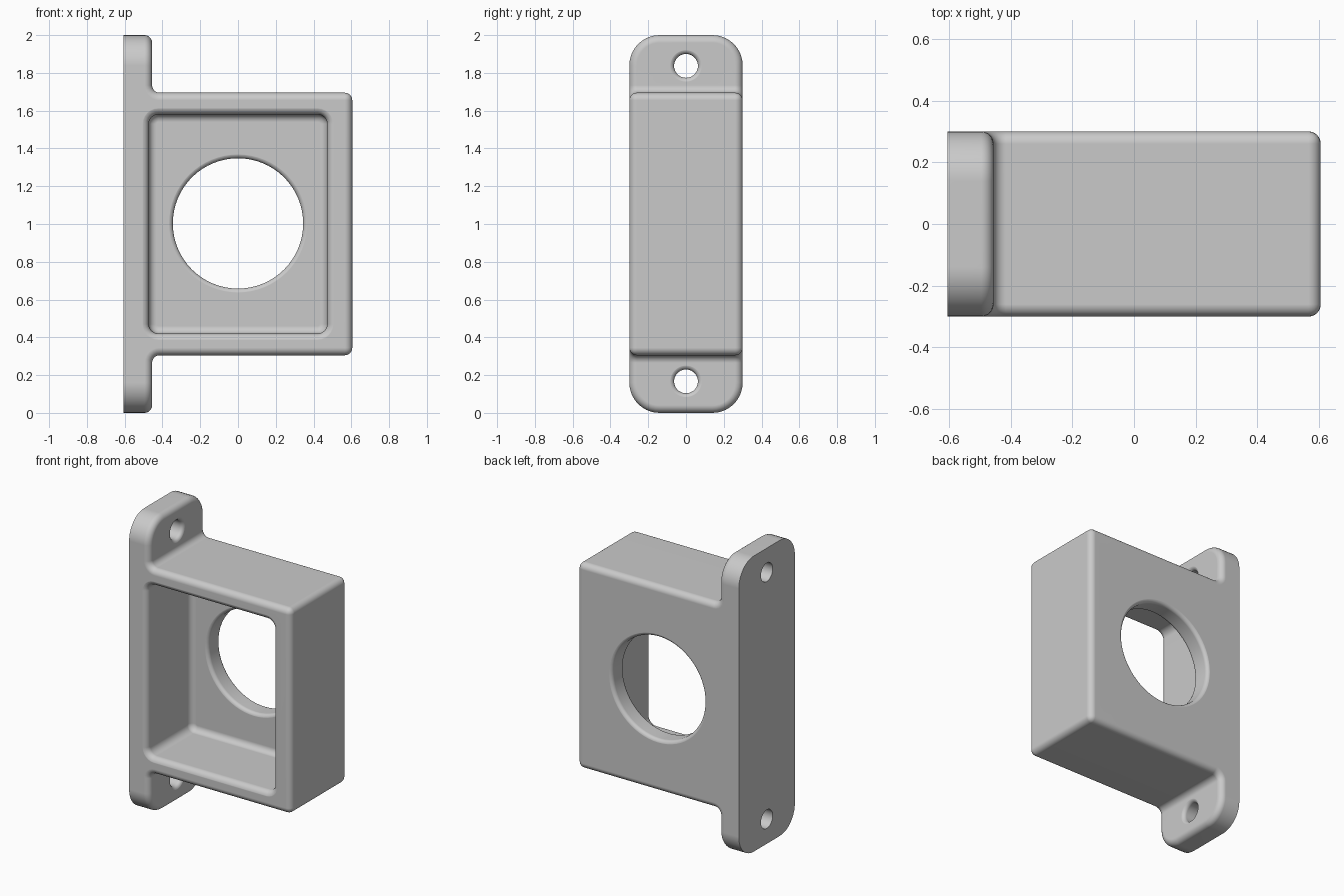
import bpy, bmesh, math

if "Cube" in bpy.data.objects:
    bpy.data.objects.remove(bpy.data.objects["Cube"], do_unlink=True)

BACK, FLANGE, END = -0.605, -0.455, 0.605   # x planes
HALF_Y, BOX_LOW, BOX_TOP = 0.3, 0.305, 1.695
FLOOR_Y, FILLET, EASE, STEPS = 0.17, 0.04, 0.025, 6

grey = bpy.data.materials.new("plain grey")
grey.use_nodes = True
colour = (0.59, 0.59, 0.59, 1)
grey.diffuse_color = colour
grey.node_tree.nodes["Principled BSDF"].inputs["Base Color"].default_value = colour


def make_object(name, bm):
    bmesh.ops.recalc_face_normals(bm, faces=bm.faces)
    mesh = bpy.data.meshes.new(name)
    bm.to_mesh(mesh)
    bm.free()
    mesh.materials.append(grey)
    obj = bpy.data.objects.new(name, mesh)
    bpy.context.collection.objects.link(obj)
    return obj


def round_edges(bm, edges, radius, segments):
    bmesh.ops.bevel(bm, geom=edges, offset=radius, offset_type='OFFSET', segments=segments,
                    profile=0.5, affect='EDGES', clamp_overlap=False, loop_slide=False)


def near(a, b):
    return abs(a - b) < 1e-4


def along(edge, axis):
    """True when the edge runs parallel to the axis."""
    a, b = (v.co for v in edge.verts)
    return all(near(a[i], b[i]) for i in range(3) if i != axis)


def arc(start, direction, radius, grow):
    """(depth, growth) pairs of a quarter round, straight wall first."""
    angles = [math.pi / 2 * i / STEPS for i in range(STEPS + 1)]
    return [(start + direction * radius * math.sin(a), grow * radius * (1 - math.cos(a)))
            for a in angles]


def cutter(name, centre, half, corner, stack, axis, turns=16):
    """Loft rounded rectangles through (depth, growth) pairs along an axis."""
    bm = bmesh.new()
    rings = []
    for depth, grow in stack:
        radius, ring = corner + grow, []
        for q, (su, sv) in enumerate([(1, 1), (-1, 1), (-1, -1), (1, -1)]):
            for i in range(turns + 1):
                a = math.pi / 2 * (q + i / turns)
                u = centre[0] + su * (half[0] - corner) + radius * math.cos(a)
                v = centre[1] + sv * (half[1] - corner) + radius * math.sin(a)
                ring.append(bm.verts.new((u, depth, v) if axis == 'Y' else (depth, u, v)))
        rings.append(ring)
    for a, b in zip(rings, rings[1:]):
        for i in range(len(a)):
            j = (i + 1) % len(a)
            bm.faces.new((a[i], a[j], b[j], b[i]))
    bm.faces.new(rings[0])
    bm.faces.new(rings[-1])
    bmesh.ops.remove_doubles(bm, verts=bm.verts, dist=1e-5)
    return make_object(name, bm)


# Solid body: T-shaped side profile, box joined to a mounting flange
profile = [(BACK, 0), (FLANGE, 0), (FLANGE, BOX_LOW), (END, BOX_LOW),
           (END, BOX_TOP), (FLANGE, BOX_TOP), (FLANGE, 2), (BACK, 2)]
bm = bmesh.new()
face = bm.faces.new([bm.verts.new((x, -HALF_Y, z)) for x, z in profile])
out = bmesh.ops.extrude_face_region(bm, geom=[face])
bmesh.ops.translate(bm, vec=(0, 2 * HALF_Y, 0),
                    verts=[g for g in out["geom"] if isinstance(g, bmesh.types.BMVert)])
bmesh.ops.recalc_face_normals(bm, faces=bm.faces)

# Large flange corners, then inner fillets, then the soft outer edges
tips = [e for e in bm.edges if along(e, 0) and abs(e.verts[0].co.z - 1) > 0.9]
round_edges(bm, tips, 0.16, 10)
inner = [e for e in bm.edges if along(e, 1) and near(e.verts[0].co.x, FLANGE)
         and abs(e.verts[0].co.z - 1) < 0.8]
round_edges(bm, inner, FILLET, STEPS)
bm.normal_update()
rims = [e for e in bm.edges if e.calc_face_angle(0) > 0.6
        and not all(near(v.co.x, BACK) for v in e.verts)]
round_edges(bm, rims, FILLET, STEPS)
body = make_object("bracket_housing", bm)

# Pocket open to the front, with a flared lip and a filleted floor
lip = arc(-HALF_Y + FILLET, -1.02, FILLET, 1)[::-1]
pocket = ([(-HALF_Y - 0.05, FILLET)] + lip + arc(FLOOR_Y - FILLET, 1, FILLET, -1))
cutters = [cutter("pocket_cutter", (0, 1), (0.472, 0.58), 0.05, pocket, 'Y', 6)]

# Round window through the rear wall, eased on both sides
window = ([(FLOOR_Y - 0.03, EASE)] + arc(FLOOR_Y + EASE, -1.02, EASE, 1)[::-1]
          + arc(HALF_Y - EASE, 1.02, EASE, 1) + [(HALF_Y + 0.05, EASE)])
cutters.append(cutter("window_cutter", (0, 1.003), (0.345, 0.345), 0.345, window, 'Y'))

# Screw holes in the flange, eased on the outer side only
screw = [(BACK - 0.05, 0)] + arc(FLANGE - EASE, 1.02, EASE, 1) + [(FLANGE + 0.03, EASE)]
for name, z in (("lower", 0.167), ("upper", 1.837)):
    cutters.append(cutter(name + "_screw_hole_cutter", (0, z), (0.063, 0.063), 0.063,
                          screw, 'X', 10))

# Cut the openings and remove the helpers
bpy.context.view_layer.objects.active = body
body.select_set(True)
for tool in cutters:
    tool.hide_render = True
    cut = body.modifiers.new(tool.name, 'BOOLEAN')
    cut.operation, cut.solver, cut.object = 'DIFFERENCE', 'EXACT', tool
    bpy.ops.object.modifier_apply(modifier=cut.name)
    bpy.data.objects.remove(tool, do_unlink=True)

bpy.ops.object.shade_smooth_by_angle(angle=math.radians(35))
weighted = body.modifiers.new("flat face shading", 'WEIGHTED_NORMAL')
weighted.keep_sharp = True
